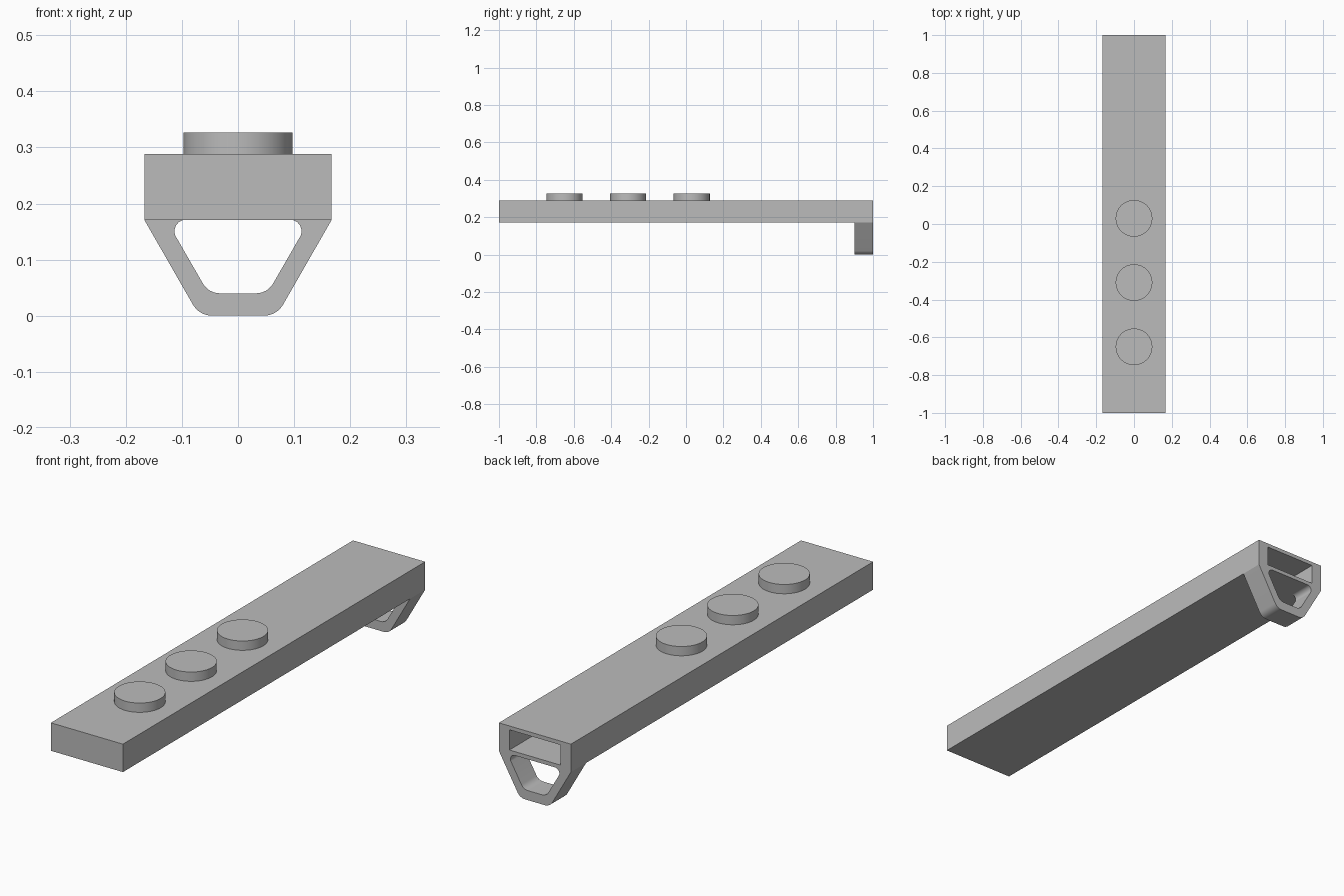
import bpy, bmesh, math
from mathutils import Vector

if "Cube" in bpy.data.objects:
    bpy.data.objects.remove(bpy.data.objects["Cube"])

grey = bpy.data.materials.new("plain grey")
grey.use_nodes = True
colour = (0.5, 0.5, 0.5, 1)
grey.diffuse_color = colour
grey.node_tree.nodes["Principled BSDF"].inputs["Base Color"].default_value = colour

HALF_WIDTH, BOTTOM, TOP = 0.167, 0.171, 0.288


def finish(obj, smooth=True):
    obj.data.materials.append(grey)
    bpy.ops.object.select_all(action="DESELECT")
    obj.select_set(True)
    bpy.context.view_layer.objects.active = obj
    if smooth:
        bpy.ops.object.shade_smooth_by_angle(angle=math.radians(30))


def rounded(corners, steps=8):
    """Outline through (x, z, radius) corners, each replaced by an arc."""
    points = []
    for i, (x, z, radius) in enumerate(corners):
        corner = Vector((x, z))
        if radius == 0:
            points.append(corner)
            continue
        to_prev = (Vector(corners[i - 1][:2]) - corner).normalized()
        to_next = (Vector(corners[(i + 1) % len(corners)][:2]) - corner).normalized()
        half = to_prev.angle(to_next) / 2
        centre = corner + (to_prev + to_next).normalized() * radius / math.sin(half)
        start = corner + to_prev * radius / math.tan(half) - centre
        end = corner + to_next * radius / math.tan(half) - centre
        for k in range(steps + 1):
            points.append(centre + start.lerp(end, k / steps).normalized() * radius)
    return points


def mirrored(half):
    return half + [(-x, z, r) for x, z, r in reversed(half)]


# Long bar with a rectangular socket sunk into its back end
bm = bmesh.new()
bmesh.ops.create_cube(bm, size=1)
for v in bm.verts:
    v.co = (v.co.x * 2 * HALF_WIDTH, v.co.y * 2,
            (BOTTOM + TOP) / 2 + v.co.z * (TOP - BOTTOM))
bm.normal_update()
back = max(bm.faces, key=lambda f: f.normal.y)
bmesh.ops.inset_region(bm, faces=[back], thickness=0.023)
for v in back.verts:
    v.co.x = math.copysign(0.118, v.co.x)
floor = bmesh.ops.extrude_discrete_faces(bm, faces=[back])["faces"][0]
for v in floor.verts:
    v.co.y = -0.95
bmesh.ops.recalc_face_normals(bm, faces=bm.faces)
mesh = bpy.data.meshes.new("bar")
bm.to_mesh(mesh)
bm.free()
bar = bpy.data.objects.new("bar", mesh)
bpy.context.collection.objects.link(bar)
finish(bar, smooth=False)

# Round studs along the top
for i in range(3):
    bpy.ops.mesh.primitive_cylinder_add(
        vertices=64, radius=0.097, depth=0.049,
        location=(0, -0.65 + 0.34 * i, 0.3025))
    stud = bpy.context.object
    stud.name = f"stud_{i + 1}"
    finish(stud)

# Tapered loop hanging under the back end
curve = bpy.data.curves.new("loop", "CURVE")
curve.dimensions = "2D"
curve.fill_mode = "BOTH"
curve.extrude = 0.05
outer = mirrored([(HALF_WIDTH, BOTTOM, 0), (0.069, 0.0, 0.04)])
inner = mirrored([(0.128, BOTTOM, 0.02), (0.0525, 0.04, 0.035)])
for outline in (outer, inner):
    points = rounded(outline)
    spline = curve.splines.new("POLY")
    spline.points.add(len(points) - 1)
    for target, p in zip(spline.points, points):
        target.co = (p.x, p.y, 0, 1)
    spline.use_cyclic_u = True
loop = bpy.data.objects.new("loop", curve)
bpy.context.collection.objects.link(loop)
loop.location.y = 0.95
loop.rotation_euler.x = math.pi / 2
bpy.ops.object.select_all(action="DESELECT")
loop.select_set(True)
bpy.context.view_layer.objects.active = loop
bpy.ops.object.convert(target="MESH")
loop = bpy.context.object
finish(loop)
